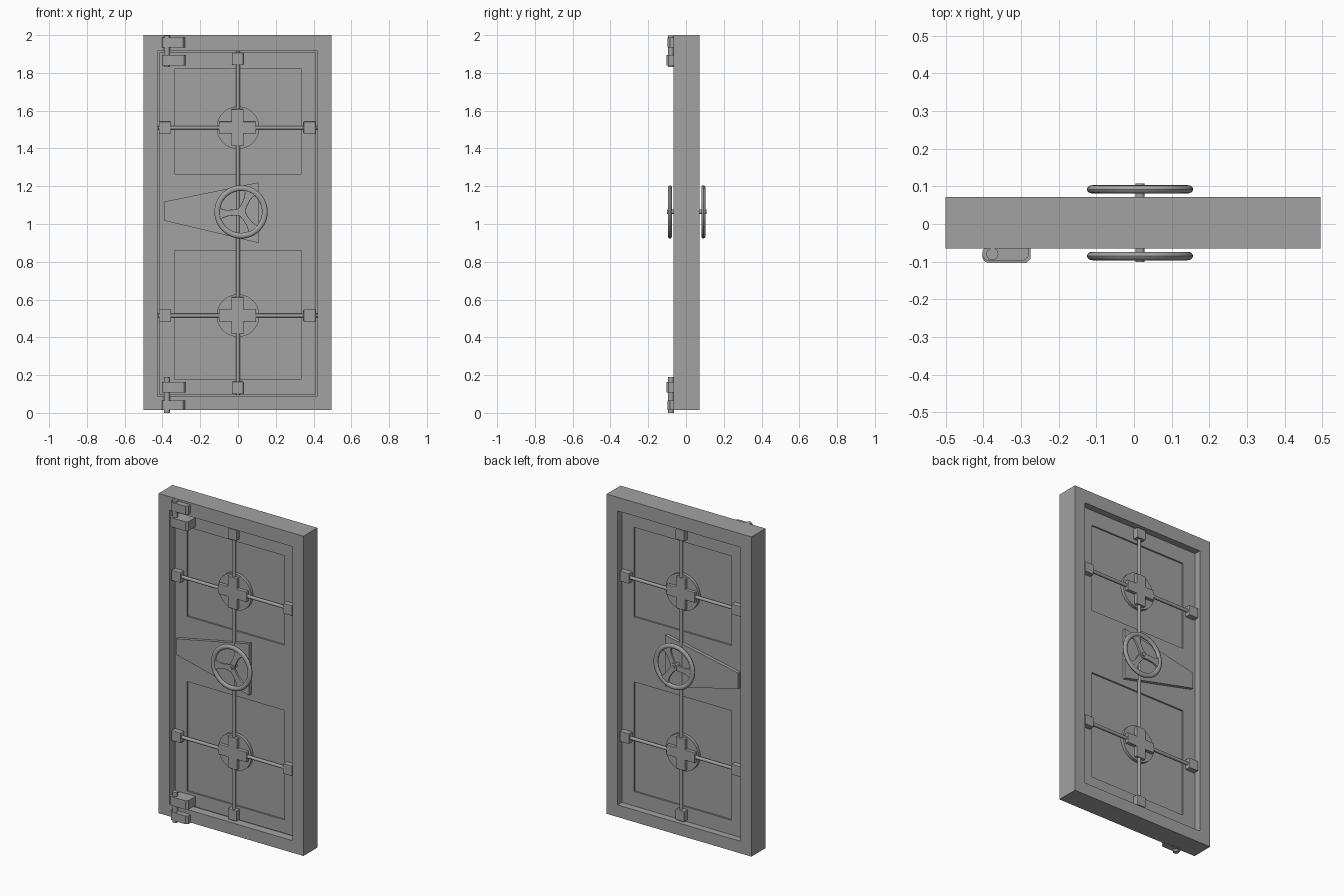
import bpy, bmesh, math
from mathutils import Vector, Matrix

old = bpy.data.objects.get("Cube")
if old:
    bpy.data.objects.remove(old, do_unlink=True)

steel = bpy.data.materials.new("grey steel")
steel.use_nodes = True
GREY = (0.36, 0.36, 0.36, 1)
steel.diffuse_color = GREY
steel.node_tree.nodes["Principled BSDF"].inputs["Base Color"].default_value = GREY

MID_Y = 0.0035      # middle plane of the frame
HALF = 0.0685       # half of the frame thickness


def face_y(side, depth):
    """Depth is measured inward from the front (-1) or back (+1) frame face."""
    return MID_Y + side * (HALF - depth)


def finish(name, bm, smooth=False, bevel=0):
    bmesh.ops.recalc_face_normals(bm, faces=bm.faces)
    mesh = bpy.data.meshes.new(name)
    bm.to_mesh(mesh)
    bm.free()
    mesh.materials.append(steel)
    ob = bpy.data.objects.new(name, mesh)
    bpy.context.collection.objects.link(ob)
    if bevel:
        mod = ob.modifiers.new("soft_edges", "BEVEL")
        mod.width = bevel
        mod.segments = 2
        mod.limit_method = "ANGLE"
    if smooth:
        bpy.ops.object.select_all(action="DESELECT")
        ob.select_set(True)
        bpy.context.view_layer.objects.active = ob
        bpy.ops.object.shade_smooth_by_angle(angle=math.radians(35))
    return ob


def prism(name, pts, y0, y1, **kw):
    """Extrude an (x, z) outline along y."""
    bm = bmesh.new()
    face = bm.faces.new([bm.verts.new((x, y0, z)) for x, z in pts])
    ext = bmesh.ops.extrude_face_region(bm, geom=[face])
    verts = [g for g in ext["geom"] if isinstance(g, bmesh.types.BMVert)]
    bmesh.ops.translate(bm, verts=verts, vec=(0, y1 - y0, 0))
    return finish(name, bm, **kw)


def box(name, x0, x1, y0, y1, z0, z1, **kw):
    return prism(name, [(x0, z0), (x1, z0), (x1, z1), (x0, z1)], y0, y1, **kw)


def rod(name, start, end, radius, sides=20):
    a, b = Vector(start), Vector(end)
    bm = bmesh.new()
    turn = (b - a).to_track_quat("Z", "Y").to_matrix().to_4x4()
    bmesh.ops.create_cone(bm, cap_ends=True, segments=sides, radius1=radius, radius2=radius,
                          depth=(b - a).length, matrix=Matrix.Translation((a + b) / 2) @ turn)
    return finish(name, bm, smooth=True)


def wheel(name, centre, ring=0.126, tube=0.015, flat=0.75, steps=48, sides=12):
    """Rounded rim lying in the xz plane."""
    bm = bmesh.new()
    loops = []
    for i in range(steps):
        a = math.tau * i / steps
        loop = []
        for j in range(sides):
            b = math.tau * j / sides
            r = ring + tube * math.cos(b)
            offset = Vector((r * math.cos(a), flat * tube * math.sin(b), r * math.sin(a)))
            loop.append(bm.verts.new(Vector(centre) + offset))
        loops.append(loop)
    for i in range(steps):
        p, q = loops[i], loops[(i + 1) % steps]
        for j in range(sides):
            k = (j + 1) % sides
            bm.faces.new((p[j], q[j], q[k], p[k]))
    return finish(name, bm, smooth=True)


# Outer frame
FRONT, BACK = face_y(-1, 0), face_y(1, 0)
LOW, HIGH = 0.09, 1.915
for label, x0, x1 in (("right", -0.5, -0.425), ("left", 0.42, 0.495)):
    box(f"frame_{label}_post", x0, x1, FRONT, BACK, 0.015, 2.0)
box("frame_sill", -0.425, 0.42, FRONT, BACK, 0.015, LOW)
box("frame_head", -0.425, 0.42, FRONT, BACK, HIGH, 2.0)

# Door leaf: thin core with raised stiles and rails on both sides
RAIL, CORE = 0.042, 0.052
box("door_core", -0.425, 0.42, face_y(-1, CORE), face_y(1, CORE), LOW, HIGH)
for side, label, gap in ((-1, "front", 0.007), (1, "back", 0)):
    y0, y1 = face_y(side, CORE), face_y(side, RAIL)
    box(f"{label}_right_stile", -0.425 + gap, -0.335, y0, y1, LOW + gap, HIGH - gap)
    box(f"{label}_left_stile", 0.335, 0.42 - gap, y0, y1, LOW + gap, HIGH - gap)
    for part, z0, z1 in (("bottom", LOW + gap, 0.18), ("middle", 0.86, 1.265),
                         ("top", 1.82, HIGH - gap)):
        box(f"{label}_{part}_rail", -0.335, 0.335, y0, y1, z0, z1)

    # Locking rods, guides, discs and crosses
    ry = face_y(side, 0.027)
    rod(f"{label}_upright_rod", (0, ry, 0.095), (0, ry, 1.912), 0.01)
    base, top = face_y(side, CORE), face_y(side, 0.009)
    for part, z0, z1 in (("lower", 0.1, 0.165), ("upper", 1.842, 1.907)):
        box(f"{label}_{part}_rod_guide", -0.032, 0.028, base, top, z0, z1, bevel=0.003)
    for part, z in (("lower", 0.515), ("upper", 1.51)):
        rod(f"{label}_{part}_cross_rod", (-0.423, ry, z), (0.423, ry, z), 0.01)
        for hand, x in (("right", -0.387), ("left", 0.38)):
            box(f"{label}_{part}_{hand}_guide", x - 0.032, x + 0.032, base, top,
                z - 0.032, z + 0.032, bevel=0.003)
        rod(f"{label}_{part}_disc", (0, base, z), (0, face_y(side, 0.033), z), 0.113, 40)
        w, s = 0.032, 0.098
        outline = [(-w, -s), (w, -s), (w, -w), (s, -w), (s, w), (w, w),
                   (w, s), (-w, s), (-w, w), (-s, w), (-s, -w), (-w, -w)]
        prism(f"{label}_{part}_cross", [(x - 0.003, z + v) for x, v in outline],
              base, face_y(side, 0.013), bevel=0.003)

    # Tapered lock housing
    prism(f"{label}_lock_housing", [(-0.392, 1.018), (0.108, 0.9), (0.108, 1.22), (-0.392, 1.118)],
          base, face_y(side, 0.021))

    # Handwheel
    cx, cz, cy = 0.016, 1.064, face_y(side, -0.02)
    wheel(f"{label}_handwheel_rim", (cx, cy, cz))
    for n in range(3):
        a = math.radians(65 + 120 * n)
        half = [(0, 0.02), (0.04, 0.016), (0.075, 0.017), (0.1, 0.024), (0.122, 0.045)]
        outline = half + [(r, -v) for r, v in reversed(half)]
        pts = [(cx + r * math.cos(a) - v * math.sin(a), cz + r * math.sin(a) + v * math.cos(a))
               for r, v in outline]
        prism(f"{label}_handwheel_spoke_{n + 1}", pts, cy - 0.007, cy + 0.007, bevel=0.003)
    rod(f"{label}_handwheel_hub", (cx, cy - 0.01, cz), (cx, cy + 0.01, cz), 0.024, 24)
    rod(f"{label}_handwheel_shaft", (cx, base, cz), (cx, face_y(side, -0.036), cz), 0.012)


# Hinges: a frame knuckle, a door knuckle and a pin
def knuckle(name, z0, z1, length, front, back):
    """Arm with a rounded pin end, outlined from above and extruded upward."""
    r = 0.02
    pts = [(length, back), (length, front + 0.012), (length - 0.012, front)]
    for i in range(9):
        a = math.radians(-90 - 180 * i / 8)
        pts.append((-0.383 + r * math.cos(a), front + r + r * math.sin(a)))
    pts.append((-0.383, back))
    bm = bmesh.new()
    face = bm.faces.new([bm.verts.new((x, y, z0)) for x, y in pts])
    ext = bmesh.ops.extrude_face_region(bm, geom=[face])
    verts = [g for g in ext["geom"] if isinstance(g, bmesh.types.BMVert)]
    bmesh.ops.translate(bm, verts=verts, vec=(0, 0, z1 - z0))
    finish(name, bm, smooth=True)


for part, frame_z, door_z, pin in (("upper", (1.935, 1.988), (1.838, 1.895), (1.83, 1.998)),
                                   ("lower", (0.014, 0.065), (0.108, 0.163), (0.0, 0.19))):
    knuckle(f"{part}_frame_knuckle", *frame_z, -0.28, -0.098, FRONT + 0.01)
    knuckle(f"{part}_door_knuckle", *door_z, -0.275, -0.104, face_y(-1, CORE))
    rod(f"{part}_hinge_pin", (-0.376, -0.08, pin[0]), (-0.376, -0.08, pin[1]), 0.016)
